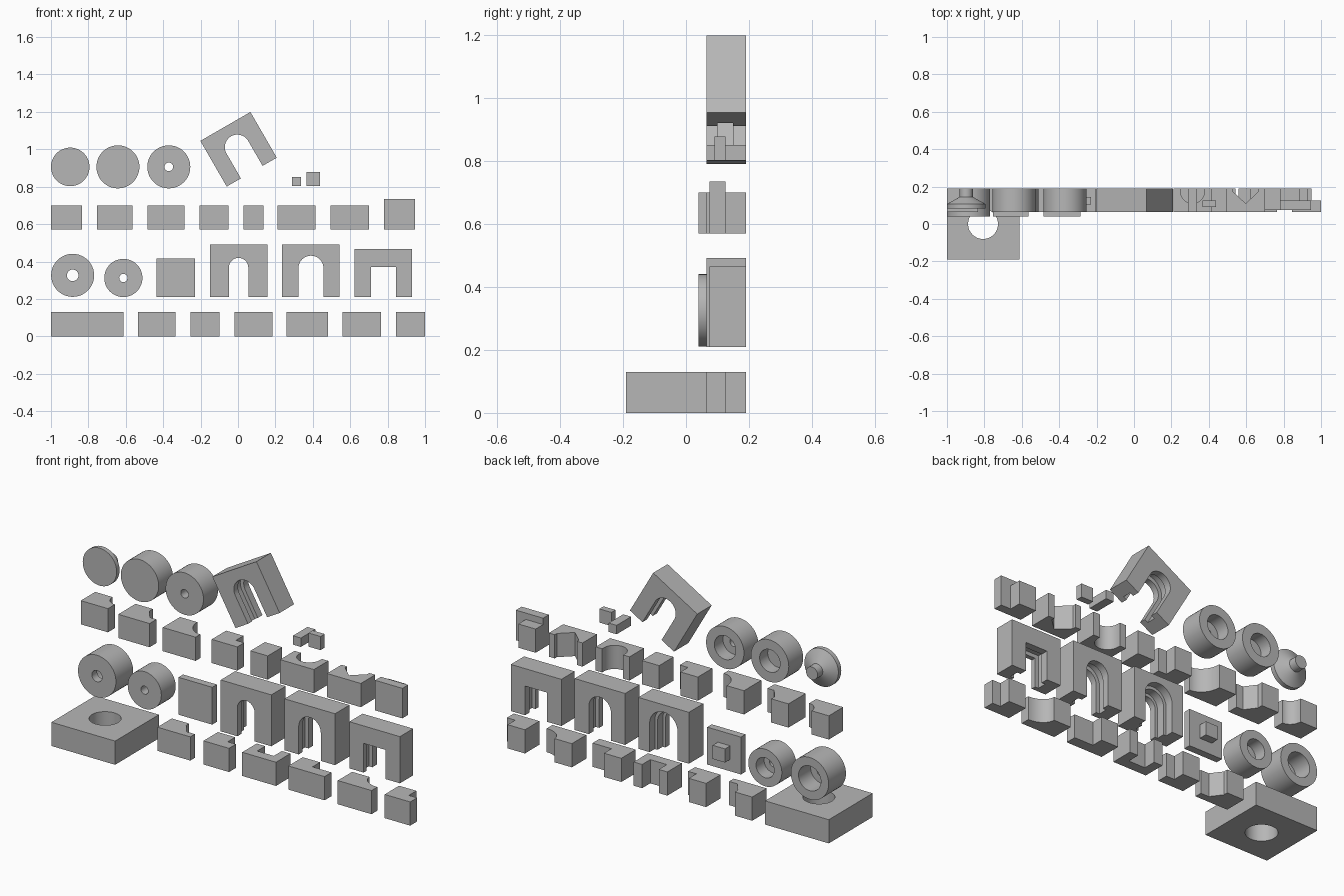
import bpy, bmesh, math
from mathutils import Matrix, Vector

if "Cube" in bpy.data.objects:
    bpy.data.objects.remove(bpy.data.objects["Cube"])

grey = bpy.data.materials.new("plain grey")
grey.use_nodes = True
grey.diffuse_color = (0.47, 0.47, 0.47, 1)
grey.node_tree.nodes["Principled BSDF"].inputs["Base Color"].default_value = grey.diffuse_color

FRONT, BACK = 0.065, 0.19
CORE = 0.105          # width of the thick part of each joint block


def finish(bm, name):
    bmesh.ops.remove_doubles(bm, verts=bm.verts, dist=1e-5)
    bmesh.ops.recalc_face_normals(bm, faces=bm.faces)
    mesh = bpy.data.meshes.new(name)
    bm.to_mesh(mesh)
    bm.free()
    mesh.materials.append(grey)
    ob = bpy.data.objects.new(name, mesh)
    bpy.context.collection.objects.link(ob)
    return ob


def smooth(ob):
    bpy.ops.object.select_all(action='DESELECT')
    ob.select_set(True)
    bpy.context.view_layer.objects.active = ob
    bpy.ops.object.shade_smooth_by_angle(angle=math.radians(30))


def prism(name, pts, lo, hi, upright=False):
    """Extrude a plan outline along z, or an upright outline along y."""
    bm = bmesh.new()
    vs = [bm.verts.new((p, lo, q) if upright else (p, q, lo)) for p, q in pts]
    face = bm.faces.new(vs)
    out = bmesh.ops.extrude_face_region(bm, geom=[face])
    move = Vector((0, hi - lo, 0)) if upright else Vector((0, 0, hi - lo))
    bmesh.ops.translate(bm, vec=move, verts=[g for g in out["geom"] if isinstance(g, bmesh.types.BMVert)])
    return finish(bm, name)


def box(name, x, y, z):
    return prism(name, [(x[0], y[0]), (x[1], y[0]), (x[1], y[1]), (x[0], y[1])], *z)


def arc(cx, cy, rx, ry, a0, a1, n=12):
    steps = [math.radians(a0 + (a1 - a0) * i / n) for i in range(n + 1)]
    return [(cx + rx * math.cos(a), cy + ry * math.sin(a)) for a in steps]


def lathe(name, x, z, profile, n=48):
    """Turn a (radius, y) profile about an axis along y."""
    bm = bmesh.new()
    vs = [bm.verts.new((r, y, 0)) for r, y in profile]
    es = [bm.edges.new(pair) for pair in zip(vs, vs[1:])]
    bmesh.ops.spin(bm, geom=vs + es, cent=(0, 0, 0), axis=(0, 1, 0),
                   angle=math.tau, steps=n, use_merge=True)
    bmesh.ops.translate(bm, vec=(x, 0, z), verts=bm.verts)
    ob = finish(bm, name)
    smooth(ob)


def cut(ob, cutters):
    for c in cutters:
        c.hide_render = True
        mod = ob.modifiers.new("cut", 'BOOLEAN')
        mod.operation, mod.solver, mod.object = 'DIFFERENCE', 'EXACT', c
    dg = bpy.context.evaluated_depsgraph_get()
    mesh = bpy.data.meshes.new_from_object(ob.evaluated_get(dg))
    ob.modifiers.clear()
    ob.data = mesh
    for c in cutters:
        bpy.data.objects.remove(c)
    smooth(ob)


# Square base plate with a round hole
plate = box("base_plate", (-1, -0.613), (-0.19, 0.19), (0, 0.13))
cut(plate, [prism("hole_cutter", arc(-0.807, 0, 0.08, 0.08, 0, 352.5, 47), -0.1, 0.3)])


# Joint blocks: thick core with a thinner flange, joined square, sloped or coved
def joint_block(name, x0, x1, z, lip=0.125, front=FRONT, style="square"):
    xb = x0 + CORE
    if style == "cove":
        inner = arc(x1, BACK, x1 - xb, BACK - lip, 270, 180)
    elif style == "slope":
        inner = [(x1, lip), (xb + 0.045, lip), (xb, lip + 0.06)]
    else:
        inner = [(x1, lip), (xb, lip)]
    ob = prism(name, [(x0, front), (x1, front)] + inner + [(xb, BACK), (x0, BACK)][
        1 if style == "cove" else 0:], *z)
    if style == "cove":
        smooth(ob)


LOW, HIGH = (0, 0.13), (0.57, 0.7)
joint_block("low_sloped_block", -0.535, -0.335, LOW, 0.105, style="slope")
joint_block("low_short_block", -0.255, -0.1, LOW)
joint_block("low_stepped_block", 0.26, 0.48, LOW)
joint_block("low_coved_block", 0.56, 0.765, LOW, 0.115, style="cove")
joint_block("low_end_block", 0.845, 1.0, LOW)
joint_block("high_coved_block", -1, -0.835, HIGH, 0.125, style="cove")
joint_block("high_sloped_block", -0.755, -0.565, HIGH, 0.1, 0.04, "slope")
joint_block("high_deep_cove_block", -0.485, -0.285, HIGH, 0.08, 0.04, "cove")
joint_block("high_stepped_block", -0.205, -0.05, HIGH)
box("high_plain_block", (0.03, 0.135), (FRONT, BACK), HIGH)


# Channel blocks: notches open to the back
def channel_block(name, x0, x1, z, notch):
    pts = [(x0, FRONT), (x1, FRONT), (x1, BACK)] + notch + [(x0, BACK)]
    smooth(prism(name, pts, *z))


channel_block("square_channel", -0.02, 0.185, LOW,
              [(0.133, BACK), (0.133, 0.12), (0.032, 0.12), (0.032, BACK)])
channel_block("round_channel", 0.21, 0.415, HIGH,
              [(0.376, BACK)] + arc(0.3125, 0.173, 0.0635, 0.0635, 0, -180, 20) + [(0.249, BACK)])
channel_block("vee_channel", 0.495, 0.7, HIGH,
              [(0.664, BACK), (0.664, 0.172), (0.597, 0.11), (0.53, 0.172), (0.53, BACK)])

# Tall tab backed by a lower block
box("tall_tab", (0.78, 0.945), (0.075, 0.125), (0.57, 0.735))
box("tall_tab_block", (0.78, 0.885), (0.125, BACK), HIGH)

# Square cover with a boss on its back
box("square_cover", (-0.435, -0.23), (0.105, 0.145), (0.21, 0.415))
box("cover_boss", (-0.37, -0.295), (0.145, BACK), (0.275, 0.35))

# Small loose blocks
box("small_bar", (0.288, 0.336), (FRONT, BACK), (0.803, 0.852))
box("small_tile", (0.365, 0.438), (0.09, 0.126), (0.803, 0.878))


# Gate pieces: slab with an opening cut in layers through the depth
def gate(name, x, z0, width, height, layers, front=FRONT, rise=0.0, rounded=True):
    h = width / 2
    ob = box(name, (x - h, x + h), (front, BACK), (z0, z0 + height))
    cutters = []
    for y0, y1, r in layers:
        if rounded:
            top = arc(x, z0 + rise, r, r, 0, 180, 24)
        else:
            top = [(x + r, z0 + rise + r), (x - r, z0 + rise + r)]
        cutters.append(prism("cutter", [(x - r, z0 - 0.1), (x + r, z0 - 0.1)] + top, y0, y1, True))
    cut(ob, cutters)
    return ob


GROOVED = [(0, 0.3, 0.067), (0.1, 0.15, 0.088)]
STEPPED = [(0, 0.3, 0.052), (0.1, 0.3, 0.068), (0.145, 0.3, 0.085)]
gate("stepped_arch", 0.003, 0.21, 0.307, 0.282, STEPPED, rise=0.157)
gate("grooved_arch", 0.39, 0.21, 0.307, 0.282, GROOVED, rise=0.154)
gate("square_gate", 0.777, 0.21, 0.307, 0.256, GROOVED, 0.075, 0.093, False)
tilted = gate("tilted_arch", 0, -0.141, 0.309, 0.282, GROOVED, rise=0.154)
tilted.data.transform(Matrix.Translation((0.003, 0, 1.0)) @ Matrix.Rotation(math.radians(-30), 4, 'Y'))


# Turned pieces: rollers with a wide back bore and a narrow front hole
def roller(name, x, z, r, hole, bore, step, front=FRONT):
    lathe(name, x, z, [(hole, front), (r, front), (r, BACK), (bore, BACK),
                       (bore, step), (hole, step), (hole, front)])


roller("large_roller", -0.884, 0.326, 0.115, 0.031, 0.068, 0.085, 0.04)
roller("small_roller", -0.613, 0.312, 0.102, 0.022, 0.055, 0.12)
roller("upper_roller", -0.37, 0.906, 0.115, 0.023, 0.065, 0.115)
lathe("blind_roller", -0.642, 0.906, [(0, FRONT), (0.115, FRONT), (0.115, BACK), (0.062, BACK),
                                      (0.062, 0.12), (0, 0.12)])
lathe("knob", -0.897, 0.906, [(0, 0.082), (0.103, 0.082), (0.103, 0.107), (0.035, 0.145),
                              (0.035, BACK), (0, BACK)])
